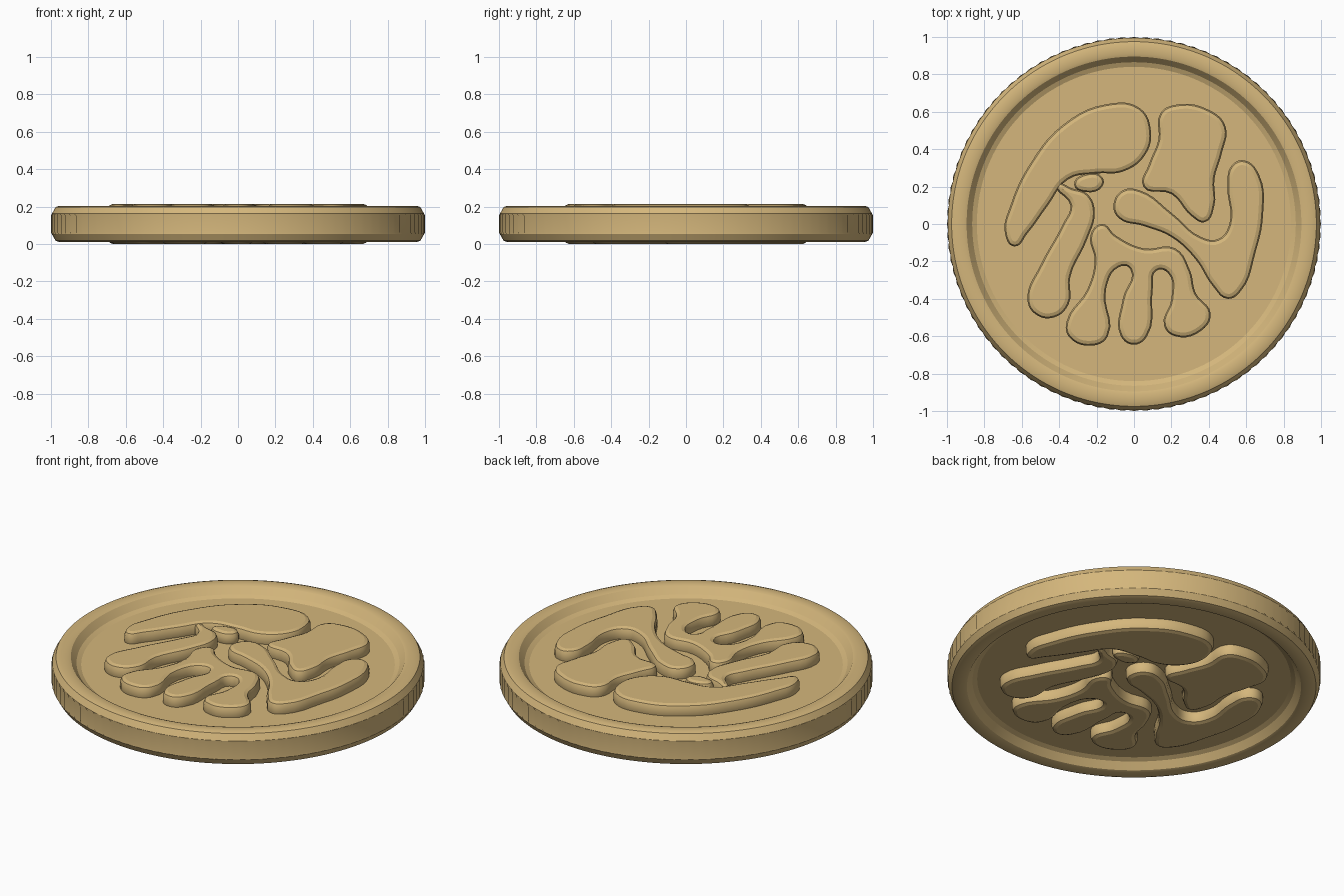
import bpy, bmesh
from math import sin, cos, pi, radians

old = bpy.data.objects.get("Cube")
if old:
    bpy.data.objects.remove(old)

MIDDLE = 0.1075          # half thickness of the whole disc
RIDGES = 96              # reeded edge
RELIEF_TOP = 0.1075      # above the middle plane

gold = bpy.data.materials.new("pale gold")
gold.use_nodes = True
gold_colour = (0.66, 0.47, 0.20, 1)
gold.diffuse_color = gold_colour
gold.node_tree.nodes["Principled BSDF"].inputs["Base Color"].default_value = gold_colour


def shade(obj, angle):
    bpy.ops.object.select_all(action='DESELECT')
    obj.select_set(True)
    bpy.context.view_layer.objects.active = obj
    bpy.ops.object.shade_smooth_by_angle(angle=radians(angle))


# Disc: a lathed profile (radius, height, is reeded), mirrored top to bottom
def build_disc():
    upper = [(.84, .043, False), (.865, .055, False), (.895, .092, False), (.91, .097, False),
             (.955, .097, False), (.975, .09, False), (.995, .055, False), (1, .045, True)]
    profile = upper + [(r, -z, reeded) for r, z, reeded in reversed(upper)]
    steps = RIDGES * 2
    bm = bmesh.new()
    rings = []
    for r, z, reeded in profile:
        ring = []
        for i in range(steps):
            radius = r - (.012 if reeded and i % 2 else 0)
            a = 2 * pi * i / steps
            ring.append(bm.verts.new((radius * cos(a), radius * sin(a), z)))
        rings.append(ring)
    for top, low in zip(rings, rings[1:]):
        for i in range(steps):
            j = (i + 1) % steps
            bm.faces.new((top[i], low[i], low[j], top[j]))
    bm.faces.new(rings[0])
    bm.faces.new(list(reversed(rings[-1])))
    bmesh.ops.recalc_face_normals(bm, faces=bm.faces)
    mesh = bpy.data.meshes.new("disc")
    bm.to_mesh(mesh)
    bm.free()
    disc = bpy.data.objects.new("disc", mesh)
    bpy.context.collection.objects.link(disc)
    mesh.materials.append(gold)
    disc.location.z = MIDDLE
    shade(disc, 25)


# Raised ornament: a smooth closed outline, filled and rounded at its upper edge
def build_relief(name, outline, half_height=.045, rounding=.026):
    curve = bpy.data.curves.new(name, 'CURVE')
    curve.dimensions = '2D'
    curve.fill_mode = 'BOTH'
    curve.resolution_u = 5
    spline = curve.splines.new('BEZIER')
    spline.bezier_points.add(len(outline) - 1)
    for point, (x, y) in zip(spline.bezier_points, outline):
        point.co = (x, y, 0)
        point.handle_left_type = point.handle_right_type = 'AUTO'
    spline.use_cyclic_u = True
    curve.extrude = half_height - rounding
    curve.bevel_depth = rounding
    curve.bevel_resolution = 1
    curve.offset = -rounding
    curve.materials.append(gold)
    front = bpy.data.objects.new("top_" + name, curve)
    bpy.context.collection.objects.link(front)
    front.location.z = MIDDLE + RELIEF_TOP - half_height
    bpy.ops.object.select_all(action='DESELECT')
    front.select_set(True)
    bpy.context.view_layer.objects.active = front
    bpy.ops.object.convert(target='MESH')
    front = bpy.context.view_layer.objects.active
    shade(front, 40)
    # The same ornament, turned over for the underside
    back = front.copy()
    back.name = "bottom_" + name
    back.rotation_euler.y = pi
    back.location.z = MIDDLE - RELIEF_TOP + half_height
    bpy.context.collection.objects.link(back)


sweep = [(-.69, -.05), (-.66, .10), (-.55, .33), (-.38, .53), (-.15, .64), (.03, .62),
         (.09, .5), (.06, .37), (-.06, .28), (-.2, .27), (-.35, .24), (-.46, .1),
         (-.57, -.05), (-.64, -.12)]

bead = [(-.32, .21), (-.25, .27), (-.17, .25), (-.17, .2), (-.25, .17)]

blade = [(-.41, .21), (-.33, .19), (-.25, .16), (-.21, .07), (-.25, -.08), (-.34, -.28),
         (-.35, -.43), (-.43, -.5), (-.53, -.48), (-.57, -.4), (-.5, -.22), (-.38, 0),
         (-.34, .1)]

leaf = [(.14, .59), (.21, .635), (.4, .61), (.49, .52), (.47, .38), (.43, .24),
        (.43, .1), (.38, .01), (.31, .04), (.2, .16), (.05, .2), (.08, .32), (.13, .45)]

hook = [(-.11, .1), (-.06, .18), (.03, .18), (.2, .06), (.36, -.07), (.45, -.08),
        (.51, 0), (.5, .2), (.52, .31), (.59, .34), (.67, .26), (.69, .05),
        (.65, -.15), (.57, -.36), (.5, -.4), (.42, -.33), (.33, -.19), (.2, -.07),
        (.05, -.01), (-.08, .03)]

fan = [(-.23, -.05), (-.17, 0), (-.1, -.06), (.05, -.13), (.22, -.13), (.3, -.25),
       (.33, -.37), (.41, -.48), (.36, -.57), (.22, -.6), (.16, -.54), (.2, -.4),
       (.18, -.26), (.12, -.25), (.1, -.35), (.07, -.6), (0, -.645), (-.07, -.6),
       (-.06, -.4), (-.02, -.24), (-.08, -.23), (-.15, -.35), (-.14, -.6), (-.22, -.65),
       (-.35, -.6), (-.36, -.52), (-.25, -.35), (-.21, -.2)]

build_disc()
ornaments = {"sweep": sweep, "blade": blade, "leaf": leaf, "hook": hook, "fan": fan}
for name, outline in ornaments.items():
    build_relief(name, outline)
build_relief("bead", bead, half_height=.04)
